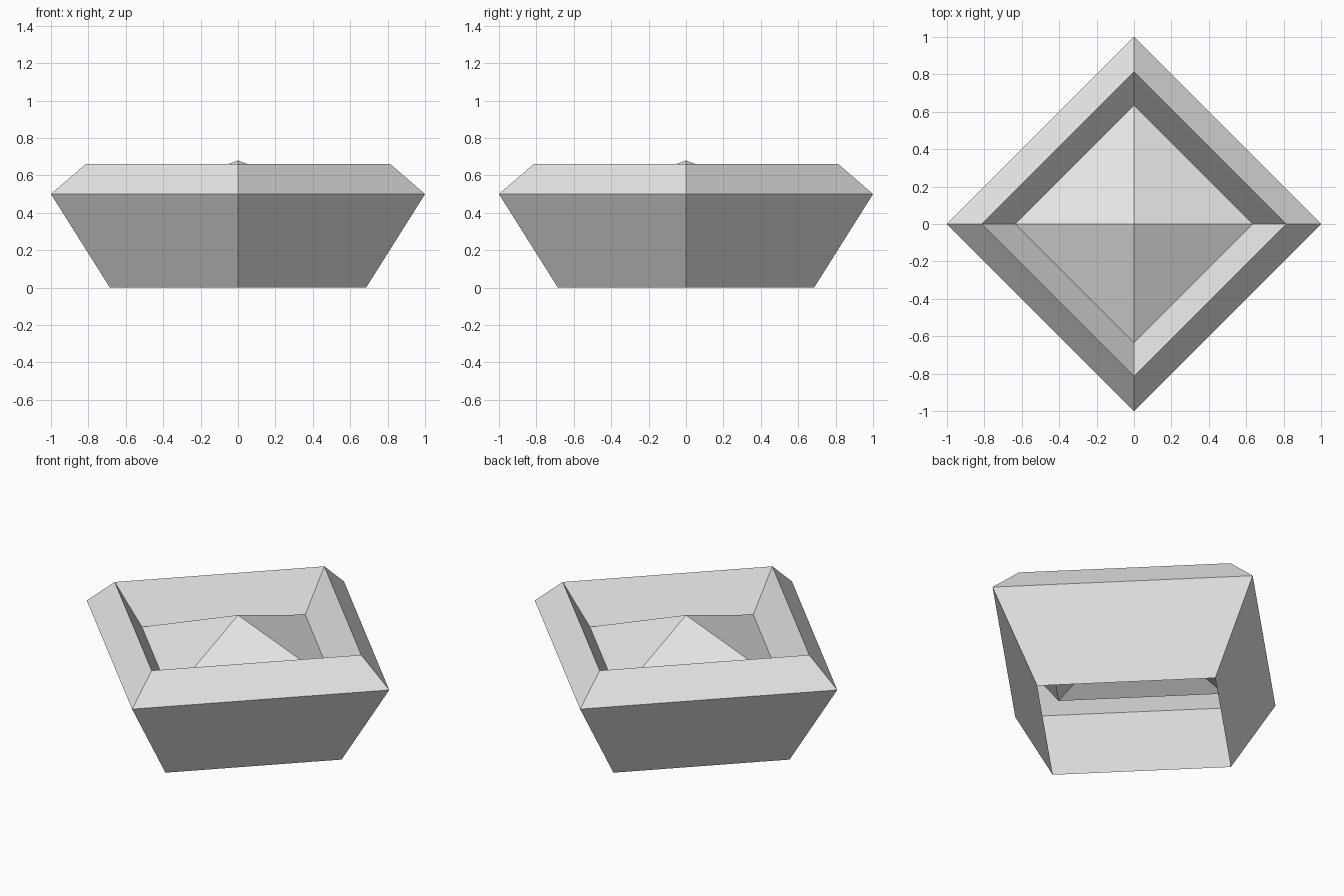
import bpy
import bmesh
import math

# Remove the default object
cube = bpy.data.objects.get("Cube")
if cube:
    bpy.data.objects.remove(cube, do_unlink=True)

# Single flat grey
grey = bpy.data.materials.new("light_grey")
grey.use_nodes = True
colour = (0.8, 0.8, 0.8, 1.0)
grey.diffuse_color = colour
grey.node_tree.nodes["Principled BSDF"].inputs["Base Color"].default_value = colour

# Half profile (radius, height) from the open foot over the rim to the centre peak
profile = [(0.685, 0.0), (1.0, 0.5), (0.815, 0.66), (0.635, 0.44), (0.0, 0.68)]


def four_sided_shell(name, profile, material):
    """Turn a half profile in four steps, leaving the underside open."""
    bm = bmesh.new()
    verts = [bm.verts.new((r, 0, z)) for r, z in profile]
    edges = [bm.edges.new(pair) for pair in zip(verts, verts[1:])]
    bmesh.ops.spin(bm, geom=verts + edges, cent=(0, 0, 0), axis=(0, 0, 1),
                   angle=math.tau, steps=4)
    bmesh.ops.remove_doubles(bm, verts=bm.verts, dist=0.0001)
    bmesh.ops.dissolve_degenerate(bm, edges=bm.edges, dist=0.0001)
    bmesh.ops.recalc_face_normals(bm, faces=bm.faces)
    # The peak must face upwards
    peak = max(bm.verts, key=lambda v: v.co.z)
    if peak.link_faces[0].normal.z < 0:
        bmesh.ops.reverse_faces(bm, faces=bm.faces)
    mesh = bpy.data.meshes.new(name)
    bm.to_mesh(mesh)
    bm.free()
    mesh.materials.append(material)
    obj = bpy.data.objects.new(name, mesh)
    bpy.context.collection.objects.link(obj)
    return obj


# Square planter-like shell with sloped walls, bevelled rim and sunken pyramid
four_sided_shell("square_shell_with_pyramid", profile, grey)
